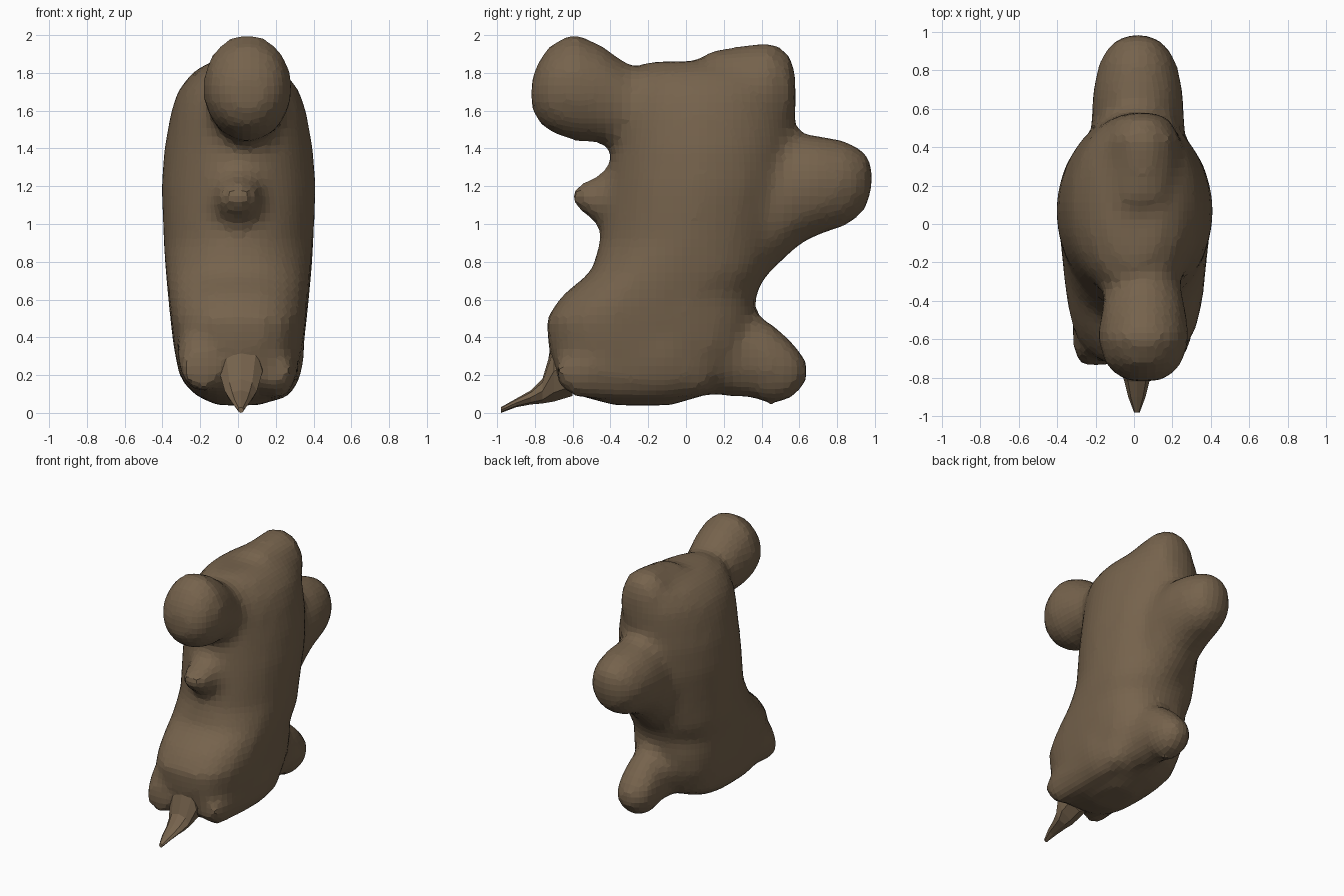
import bpy
import bmesh
import math
from mathutils import Vector

default_cube = bpy.data.objects.get("Cube")
if default_cube:
    bpy.data.objects.remove(default_cube, do_unlink=True)

# One earthy brown for the whole root
brown = bpy.data.materials.new("earthy brown")
brown.use_nodes = True
colour = (0.18, 0.124, 0.073, 1)
brown.diffuse_color = colour
shader = brown.node_tree.nodes["Principled BSDF"]
shader.inputs["Base Color"].default_value = colour
shader.inputs["Roughness"].default_value = 0.9


def signed_power(value, power):
    return math.copysign(abs(value) ** power, value)


def loft(bm, axis, centre_x, rings, sides=24, squareness=lambda t: 1):
    """Closed tube along y or z; each ring is (position, half width, low, high)."""
    loops = []
    for position, half_width, low, high in rings:
        middle, half = (low + high) / 2, (high - low) / 2
        power = squareness(position)
        loop = []
        for i in range(sides):
            angle = math.tau * i / sides
            x = centre_x + half_width * signed_power(math.cos(angle), power)
            across = middle + half * signed_power(math.sin(angle), power)
            point = (x, across, position) if axis == "z" else (x, position, across)
            loop.append(bm.verts.new(Vector(point)))
        loops.append(loop)
    for lower, upper in zip(loops, loops[1:]):
        for i in range(sides):
            j = (i + 1) % sides
            bm.faces.new((lower[i], lower[j], upper[j], upper[i]))
    bm.faces.new(list(reversed(loops[0])))
    bm.faces.new(loops[-1])


def make_object(name, bm):
    bmesh.ops.recalc_face_normals(bm, faces=bm.faces[:])
    mesh = bpy.data.meshes.new(name)
    bm.to_mesh(mesh)
    bm.free()
    mesh.materials.append(brown)
    obj = bpy.data.objects.new(name, mesh)
    bpy.context.scene.collection.objects.link(obj)
    return obj


root = bmesh.new()

# Main trunk: boxy at the foot, oval higher up
loft(root, "z", 0.003, [
    (.04, .12, -.38, -.08), (.1, .24, -.6, .12), (.18, .31, -.69, .26),
    (.35, .345, -.73, .34), (.5, .362, -.74, .36), (.62, .375, -.66, .37),
    (.75, .388, -.5, .43), (.9, .398, -.46, .5), (1.2, .41, -.42, .56),
    (1.4, .395, -.4, .58), (1.6, .358, -.4, .58), (1.7, .325, -.38, .58),
    (1.8, .25, -.34, .56), (1.86, .15, -.2, .48),
], squareness=lambda z: 0.7 if z < 0.6 else 0.82 if z < 0.8 else 1)

# Rounded crest at the top of the back
loft(root, "y", 0.04, [
    (.08, .15, 1.65, 1.88), (.13, .18, 1.55, 1.92), (.3, .21, 1.45, 1.945),
    (.45, .2, 1.45, 1.965), (.54, .15, 1.5, 1.91), (.58, .08, 1.55, 1.82),
])

# Upper front knob
loft(root, "y", 0.05, [
    (-.82, .05, 1.63, 1.74), (-.8, .13, 1.56, 1.83), (-.73, .2, 1.49, 1.94),
    (-.6, .24, 1.44, 2.015), (-.45, .22, 1.43, 1.95), (-.3, .19, 1.4, 1.84),
    (0, .18, 1.4, 1.8),
])

# Large back knob
loft(root, "y", 0.02, [
    (.2, .25, .58, 1.45), (.4, .25, .7, 1.49), (.6, .24, .89, 1.48),
    (.7, .235, .94, 1.47), (.85, .2, .99, 1.44), (.94, .14, 1.06, 1.39),
    (.985, .06, 1.17, 1.33),
])

# Small lower back knob
loft(root, "y", 0.075, [
    (0, .18, .1, .55), (.35, .16, .08, .53), (.45, .155, .04, .48),
    (.55, .14, .07, .39), (.61, .1, .12, .32), (.64, .05, .17, .27),
])

# Front bud
loft(root, "y", 0, [
    (-.3, .16, .97, 1.31), (-.45, .13, .99, 1.27), (-.54, .1, 1.05, 1.22),
    (-.6, .05, 1.1, 1.2),
])

# Foot lumps: a front corner on one side, a sagging sole on the other
loft(root, "y", -0.19, [
    (-.35, .13, .14, .55), (-.55, .13, .12, .55), (-.68, .125, .11, .43),
    (-.735, .09, .14, .3),
])
loft(root, "y", 0.2, [
    (-.68, .07, .14, .3), (-.58, .11, .08, .36), (-.35, .13, .06, .55),
    (-.1, .155, .065, .6), (.1, .1, .1, .4),
])

body = make_object("root_body", root)

# Fuse the lumps into one softly faceted skin
fuse = body.modifiers.new("fuse", "REMESH")
fuse.mode = "VOXEL"
fuse.voxel_size = 0.045
soften = body.modifiers.new("soften", "SMOOTH")
soften.factor = 0.5
soften.iterations = 4

# Thin root tip trailing from the foot
tip = bmesh.new()
loft(tip, "y", 0.015, [
    (-.6, .12, .09, .45), (-.7, .115, .06, .38), (-.76, .085, .05, .18),
    (-.82, .065, .045, .12), (-.9, .045, .03, .075), (-.98, .015, 0, .03),
], sides=8)
make_object("root_tip", tip)
